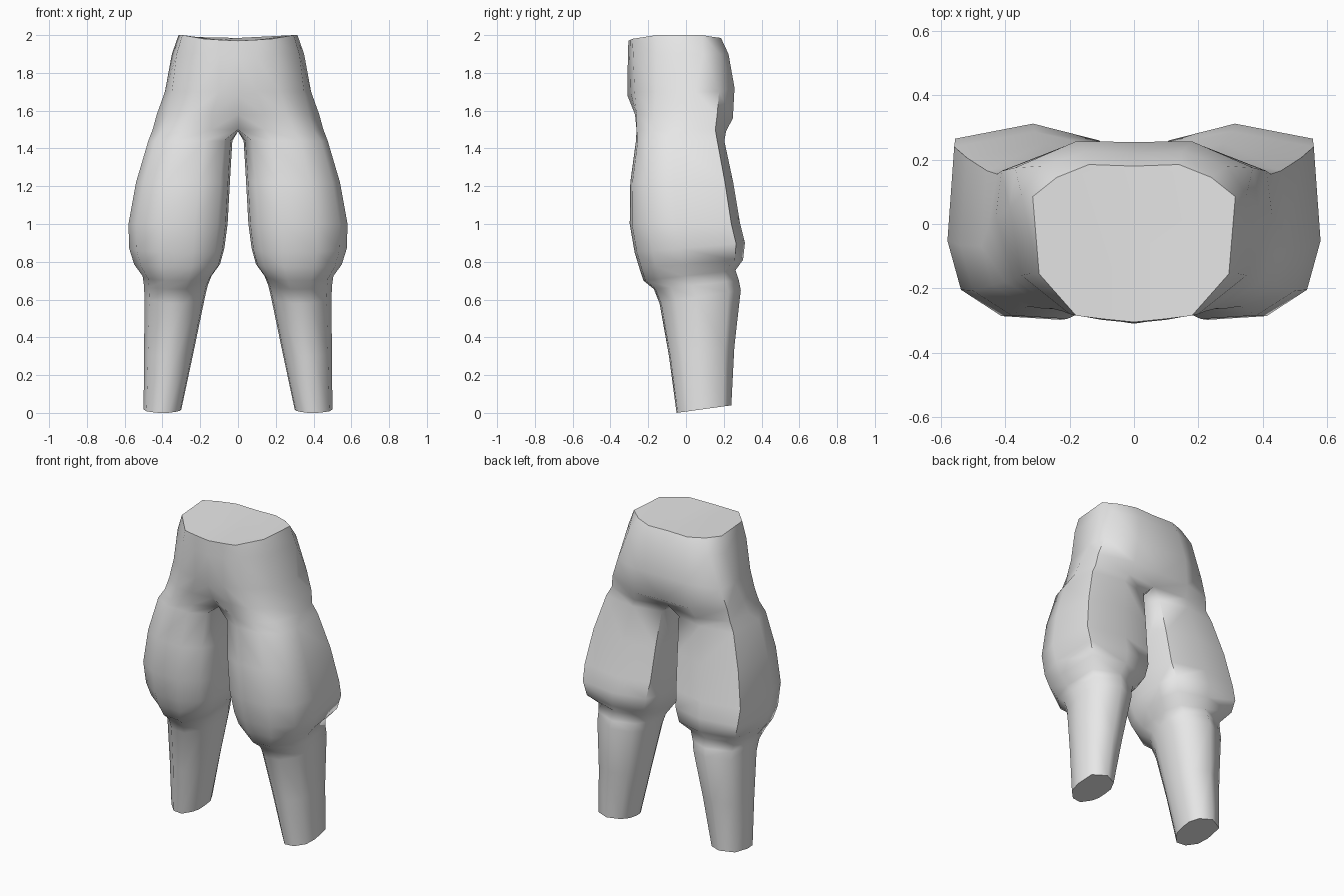
import bpy, bmesh, math

cube = bpy.data.objects.get("Cube")
if cube:
    bpy.data.objects.remove(cube, do_unlink=True)

grey = bpy.data.materials.new("light_grey")
grey.use_nodes = True
grey.diffuse_color = (0.8, 0.8, 0.8, 1)
grey.node_tree.nodes["Principled BSDF"].inputs["Base Color"].default_value = (0.8, 0.8, 0.8, 1)

# Half rings of the hips, from front centre round the side to back centre (x, y, z)
HIPS = [
    [(0, -.305, 1.97), (.1, -.295, 1.975), (.18, -.285, 1.98), (.295, -.155, 2),
     (.315, .085, 2), (.24, .145, 1.99), (.14, .185, 1.985), (0, .18, 1.985)],
    [(0, -.308, 1.88), (.1, -.298, 1.88), (.2, -.28, 1.9), (.325, -.155, 1.9),
     (.35, .09, 1.9), (.29, .18, 1.9), (.15, .225, 1.9), (0, .22, 1.9)],
    [(0, -.31, 1.68), (.1, -.295, 1.7), (.22, -.272, 1.7), (.35, -.16, 1.7),
     (.387, .05, 1.7), (.37, .175, 1.7), (.18, .257, 1.72), (0, .255, 1.72)],
    [(0, -.26, 1.58), (.14, -.27, 1.58), (.26, -.262, 1.58), (.375, -.17, 1.58),
     (.43, .02, 1.58), (.412, .165, 1.58), (.2, .248, 1.56), (0, .243, 1.56)],
]
# Crotch ring: hip half ring closed by an inner seam on the centre line
CROTCH = [(0, -.2, 1.5), (.14, -.262, 1.5), (.29, -.262, 1.5), (.4, -.18, 1.5),
          (.452, .0, 1.5), (.425, .155, 1.5), (.22, .212, 1.49), (0, .18, 1.5),
          (0, .1, 1.49), (0, 0, 1.49), (0, -.1, 1.49)]

# Unit cross-sections: u runs inner to outer, v runs front to back
THIGH = [(.1, .1), (.33, 0), (.68, .02), (.92, .16), (1, .42), (.96, .92),
         (.48, 1), (.07, .91), (0, .7), (0, .45), (.02, .25)]
SHIN = [(.12, .17), (.35, 0), (.66, .02), (.92, .2), (1, .45), (.95, .85),
        (.52, 1), (.14, .88), (0, .68), (0, .47), (.03, .3)]

# Leg rings: z front, z back, inner x, outer x, front y, back y, shin share
LEG = [
    (1.44, 1.44, .03, .475, -.265, .203, 0),
    (1.22, 1.22, .043, .54, -.295, .25, 0),
    (1.00, 1.00, .055, .58, -.298, .287, 0),
    (.85, .90, .072, .576, -.272, .312, 0),
    (.77, .81, .095, .55, -.248, .302, 0),
    (.70, .755, .14, .505, -.225, .262, .6),
    (.655, .70, .16, .498, -.17, .28, 1),
    (.58, .65, .175, .495, -.14, .29, 1),
    (.30, .35, .235, .497, -.09, .256, 1),
    (0, .04, .30, .50, -.05, .24, 1),
]


def leg_ring(zf, zb, xi, xo, yf, yb, s):
    pts = []
    for (u0, v0), (u1, v1) in zip(THIGH, SHIN):
        u, v = u0 + (u1 - u0) * s, v0 + (v1 - v0) * s
        pts.append((xi + (xo - xi) * u, yf + (yb - yf) * v, zf + (zb - zf) * v))
    return pts


def bridge(bm, upper, lower, closed):
    n = len(upper)
    for i in range(n if closed else n - 1):
        j = (i + 1) % n
        bm.faces.new((upper[i], lower[i], lower[j], upper[j]))


bm = bmesh.new()
make = lambda pts: [bm.verts.new(p) for p in pts]

# Hips
hips = [make(r) for r in HIPS]
crotch = make(CROTCH)
for a, b in zip(hips, hips[1:] + [crotch[:8]]):
    bridge(bm, a, b, False)
bm.faces.new(hips[0])          # waist cap

# Leg
legs = [crotch] + [make(leg_ring(*r)) for r in LEG]
for a, b in zip(legs, legs[1:]):
    bridge(bm, a, b, True)
bm.faces.new(legs[-1])         # ankle cap

# Mirror to the other side and weld the centre seam
geom = bm.verts[:] + bm.edges[:] + bm.faces[:]
copy = bmesh.ops.duplicate(bm, geom=geom)["geom"]
for v in copy:
    if isinstance(v, bmesh.types.BMVert):
        v.co.x = -v.co.x
bmesh.ops.remove_doubles(bm, verts=bm.verts[:], dist=0.0005)
bmesh.ops.recalc_face_normals(bm, faces=bm.faces[:])

mesh = bpy.data.meshes.new("baggy_trousers")
bm.to_mesh(mesh)
bm.free()
mesh.materials.append(grey)
trousers = bpy.data.objects.new("baggy_trousers", mesh)
bpy.context.collection.objects.link(trousers)

# Smooth cloth with crisp cap rims
bpy.context.view_layer.objects.active = trousers
trousers.select_set(True)
bpy.ops.object.shade_smooth_by_angle(angle=math.radians(60))
